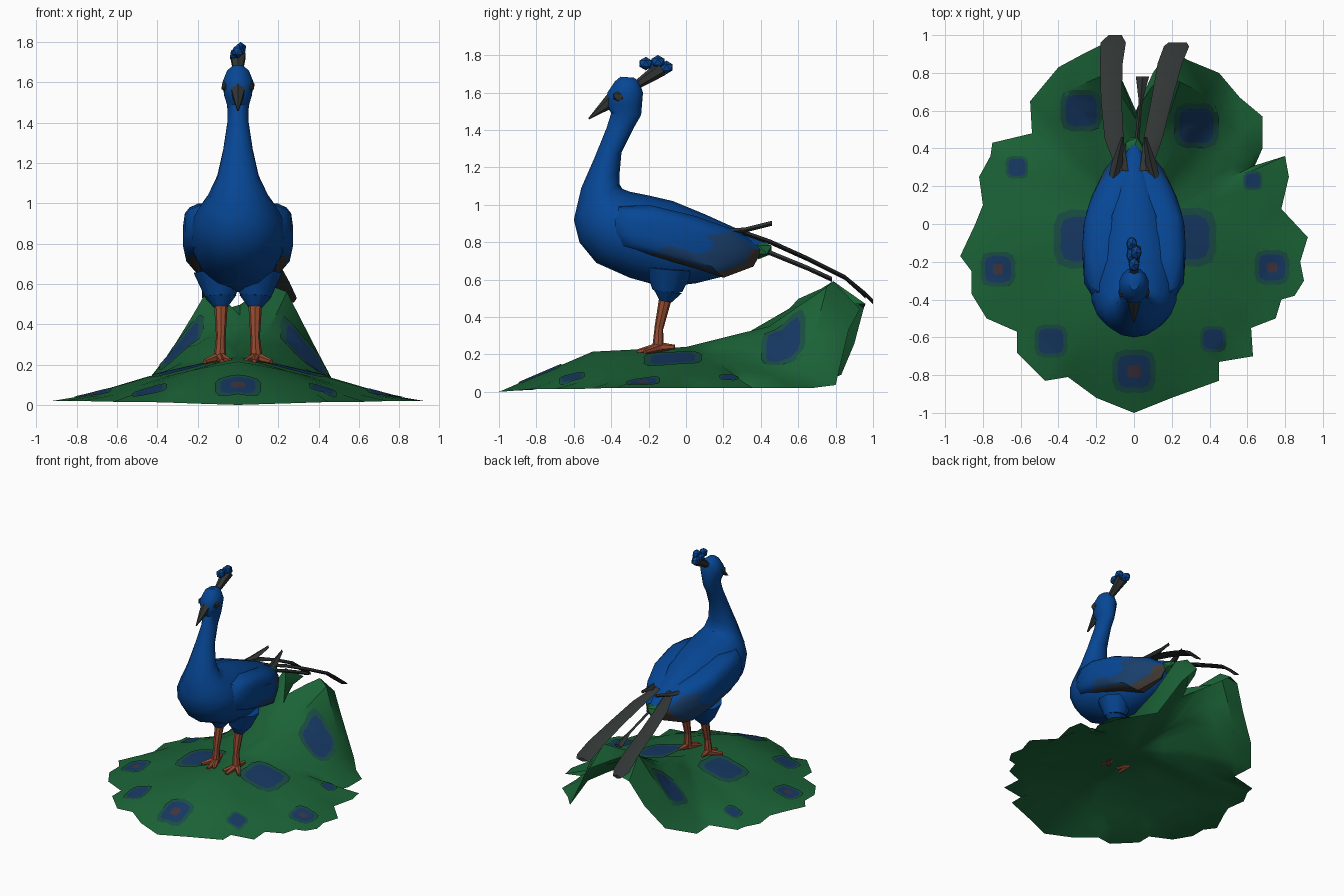
import bpy, bmesh, math
from mathutils import Vector
from mathutils.bvhtree import BVHTree

if "Cube" in bpy.data.objects:
    bpy.data.objects.remove(bpy.data.objects["Cube"])


def mat(name, rgb):
    m = bpy.data.materials.new(name)
    m.diffuse_color = (*rgb, 1)
    m.use_nodes = True
    m.node_tree.nodes["Principled BSDF"].inputs["Base Color"].default_value = m.diffuse_color
    return m


BLUE = mat("royal blue", (0.002, 0.062, 0.30))
GREEN = mat("train green", (0.011, 0.125, 0.038))
GREY = mat("charcoal grey", (0.03, 0.035, 0.034))
ORANGE = mat("leg orange", (0.30, 0.07, 0.03))
SPOT = mat("eyespot blue", (0.008, 0.04, 0.125))
HALO = mat("eyespot teal", (0.010, 0.075, 0.058))
MAROON = mat("eyespot maroon", (0.055, 0.035, 0.05))
PATCH = mat("wing steel blue", (0.010, 0.05, 0.15))
TRIM = mat("wing brown grey", (0.05, 0.04, 0.034))


def finish(bm, name, mats, mirror=False, angle=35, normals=True):
    if normals:
        bmesh.ops.recalc_face_normals(bm, faces=bm.faces)
    me = bpy.data.meshes.new(name)
    bm.to_mesh(me)
    bm.free()
    ob = bpy.data.objects.new(name, me)
    bpy.context.collection.objects.link(ob)
    for m in mats:
        me.materials.append(m)
    if mirror:
        ob.modifiers.new("Mirror", 'MIRROR')
    bpy.ops.object.select_all(action='DESELECT')
    ob.select_set(True)
    bpy.context.view_layer.objects.active = ob
    bpy.ops.object.shade_smooth_by_angle(angle=math.radians(angle))
    return ob


def bridge(bm, r1, r2):
    n = len(r1)
    return [bm.faces.new((r1[i], r1[(i + 1) % n], r2[(i + 1) % n], r2[i])) for i in range(n)]


def limb(bm, a, b, r1, r2, seg=8):
    a, b = Vector(a), Vector(b)
    rot = (b - a).to_track_quat('Z', 'Y').to_matrix().to_4x4()
    rot.translation = (a + b) / 2
    bmesh.ops.create_cone(bm, cap_ends=True, segments=seg, radius1=r1, radius2=r2,
                          depth=(b - a).length, matrix=rot)


def ball(bm, c, s):
    res = bmesh.ops.create_icosphere(bm, subdivisions=1, radius=1)
    for v in res['verts']:
        v.co = Vector(c) + Vector((v.co.x * s[0], v.co.y * s[1], v.co.z * s[2]))


def lerp_row(table, x):
    for p, q in zip(table, table[1:]):
        if x <= q[0]:
            f = (x - p[0]) / (q[0] - p[0])
            return [u + (v - u) * f for u, v in zip(p, q)]
    return list(table[-1])


# Body, neck and head: rings given by lower point, upper point (y, z) and half width
rings = [(.38, .72, .42, .80, .03), (.25, .63, .30, .86, .10), (.05, .58, .10, .95, .18),
         (-.12, .56, -.07, 1.02, .22), (-.30, .61, -.20, 1.05, .24), (-.48, .69, -.30, 1.07, .23),
         (-.57, .80, -.34, 1.085, .20), (-.60, .92, -.355, 1.11, .155), (-.56, 1.09, -.355, 1.17, .105),
         (-.49, 1.25, -.345, 1.28, .075), (-.425, 1.41, -.28, 1.41, .053), (-.40, 1.49, -.24, 1.48, .055),
         (-.425, 1.53, -.235, 1.54, .07), (-.42, 1.60, -.23, 1.60, .08), (-.38, 1.66, -.25, 1.66, .055),
         (-.35, 1.685, -.28, 1.68, .025)]
bm = bmesh.new()
prev = None
for y1, z1, y2, z2, w in rings:
    ring = []
    for i in range(14):
        c, s = math.cos(math.tau * i / 14), math.sin(math.tau * i / 14)
        ring.append(bm.verts.new((w * s, (y1 + y2) / 2 + c * (y2 - y1) / 2,
                                  (z1 + z2) / 2 + c * (z2 - z1) / 2)))
    if prev:
        bridge(bm, prev, ring)
    else:
        bm.faces.new(ring)
    prev = ring
bm.faces.new(prev)
finish(bm, "body", [BLUE])

# Beak, eye patches and crest
bm = bmesh.new()
limb(bm, (0, -.39, 1.565), (0, -.52, 1.46), .042, .004, 6)
for s in (-1, 1):
    ball(bm, (s * .066, -.36, 1.58), (.018, .035, .028))
finish(bm, "beak_and_eyes", [GREY])
bm = bmesh.new()
limb(bm, (0, -.28, 1.63), (0, -.13, 1.73), .02, .042, 6)
finish(bm, "crest_stem", [GREY])
bm = bmesh.new()
for y, z, x in ((-.215, 1.755, 0), (-.15, 1.765, .012), (-.105, 1.735, -.012), (-.165, 1.74, -.012)):
    ball(bm, (x, y, z), (.032, .04, .036))
finish(bm, "crest_tips", [BLUE], angle=10)

# Wings: domed outline, thin brown lower edge and steel blue rear patch
outline = [(-.43, .93), (-.36, .99), (-.2, 1.0), (.05, .94), (.28, .86), (.41, .76), (.36, .67),
           (.2, .61), (.02, .67), (-.2, .73), (-.36, .78), (-.42, .85)]


def wing_x(y):
    return .272 - .55 * max(0, y + .05) ** 1.5 - 3 * max(0, -.3 - y) ** 2


bm = bmesh.new()
cy, cz = -.02, .82
prev = None
for k, drop in ((.97, .14), (1, .075), (.88, .03), (.72, .008), (.4, 0)):
    ring = []
    for y, z in outline:
        yy, zz = cy + (y - cy) * k, cz + (z - cz) * k
        ring.append(bm.verts.new((max(.03, wing_x(yy) - drop), yy, zz)))
    if prev:
        for f in bridge(bm, prev, ring):
            m = f.calc_center_median()
            if k > .85 and m.y > -.15 and m.z < .76:
                f.material_index = 2
            elif k < .85 and m.y > -.1 and m.z < .86:
                f.material_index = 1
    prev = ring
bm.faces.new(prev)
finish(bm, "wings", [BLUE, PATCH, TRIM], mirror=True)

# Thighs, legs and toes
bm = bmesh.new()
limb(bm, (.095, -.09, .66), (.088, -.10, .54), .13, .08, 10)
limb(bm, (.088, -.10, .54), (.085, -.11, .485), .08, .035, 10)
finish(bm, "thighs", [BLUE], mirror=True)
bm = bmesh.new()
limb(bm, (.085, -.11, .50), (.085, -.145, .34), .034, .024)
limb(bm, (.085, -.145, .35), (.09, -.15, .225), .022, .032)
for tip in ((.08, -.26, .215), (.165, -.22, .215), (.04, -.24, .22), (.10, -.06, .24)):
    limb(bm, (.09, -.14, .24), tip, .026, .012, 6)
finish(bm, "legs", [ORANGE], mirror=True)

# Train: a radial sheet; rows are angle, mean radius, height at 0.5, 0.85 and 1.0 of the radius
front = [(-90, 1.0, .215, .065, .0), (-60, .95, .17, .055, .015), (-45, .90, .15, .05, .015),
         (-30, .85, .14, .05, .02), (-10, .92, .135, .045, .02), (0, .90, .14, .045, .02),
         (20, .86, .145, .05, .02), (40, .87, .18, .08, .02)]
right = front + [(52, .85, .24, .14, .02), (60, .92, .30, .27, .02), (72, .93, .35, .56, .33),
                 (80, .95, .355, .60, .47), (90, .62, .31, .43, .50)]
left = front + [(52, .85, .22, .10, .02), (60, .92, .28, .17, .02), (72, .93, .34, .41, .22),
                (80, .95, .355, .59, .45), (90, .62, .31, .43, .50)]
rim = [(0, -1), (.2, -.92), (.45, -.83), (.45, -.73), (.63, -.7), (.62, -.55), (.75, -.5), (.78, -.4),
       (.85, -.38), (.9, -.3), (.88, -.2), (.92, -.07), (.78, .08), (.82, .25), (.8, .36), (.64, .31),
       (.68, .4), (.68, .57), (.56, .67), (.45, .8), (.28, .87), (.19, .93), (.1, .8), (.01, .6),
       (-.08, .8), (-.1, .96), (-.17, .95), (-.27, .9), (-.4, .83), (-.55, .65), (-.54, .48), (-.75, .43),
       (-.76, .36), (-.82, .25), (-.8, .1), (-.84, 0), (-.92, -.17), (-.86, -.25), (-.86, -.37),
       (-.78, -.5), (-.62, -.57), (-.62, -.68), (-.47, -.83), (-.35, -.81), (-.2, -.92)]
bm = bmesh.new()
hub = bm.verts.new((0, 0, .24))
cols = []
for x, y in rim:
    a = math.degrees(math.atan2(y, abs(x)))
    _, mean, z5, z85, z1 = lerp_row(right if x >= 0 else left, a)
    r = math.hypot(x, y)
    prof = [(0, .24), (.5, z5), (.85, z85), (1, z1)]
    col = []
    for t in (.25, .5, .7, .85, 1):
        q = r if t == 1 else min(mean * t, r * (t + .1))
        col.append(bm.verts.new((q * x / r, q * y / r, lerp_row(prof, t)[1])))
    cols.append(col)
for c1, c2 in zip(cols, cols[1:] + cols[:1]):
    bm.faces.new((hub, c1[0], c2[0]))
    for i in range(4):
        bm.faces.new((c1[i], c1[i + 1], c2[i + 1], c2[i]))
bmesh.ops.triangulate(bm, faces=bm.faces)
tree = BVHTree.FromBMesh(bm)
finish(bm, "train", [GREEN], normals=False, angle=40)

# Eyespots: thin plates draped on the train (x, y, radius, has maroon centre)
spots = [(.33, .52, .13, 0), (-.28, .60, .12, 0), (-.62, .30, .065, 0), (.63, .23, .055, 0),
         (-.27, -.08, .17, 0), (.28, -.07, .17, 0), (-.72, -.24, .10, 1), (.73, -.23, .10, 1),
         (0, -.78, .125, 1), (-.44, -.62, .095, 0), (.42, -.61, .075, 0)]
bm = bmesh.new()


def drape(x, y):
    hit = tree.ray_cast(Vector((x, y, 2)), Vector((0, 0, -1)))
    return bm.verts.new((x, y, (hit[0].z if hit[0] else .02) + .007))


for x, y, r, maroon in spots:
    mid = drape(x, y)
    prev = None
    for k in (.3, .55, .76, 1):
        ring = []
        for i in range(16):
            a = math.tau * i / 16
            q = r * k * (1 + .1 * math.cos(4 * a + math.pi))
            ring.append(drape(x + q * math.cos(a), y + q * math.sin(a)))
        if prev:
            for f in bridge(bm, prev, ring):
                f.material_index = 1 if k == 1 else 0
        else:
            for i in range(16):
                f = bm.faces.new((mid, ring[i], ring[(i + 1) % 16]))
                f.material_index = 2 if maroon else 0
        prev = ring
finish(bm, "eyespots", [SPOT, HALO, MAROON])


# Tail feathers: thin flat strips through (x, y, z, half width)
def feather(name, pts, material):
    bm = bmesh.new()
    prev = None
    for x, y, z, w in pts:
        ring = [bm.verts.new(c) for c in ((x - w, y, z), (x, y, z + .015), (x + w, y, z), (x, y, z - .012))]
        if prev:
            bridge(bm, prev, ring)
        else:
            bm.faces.new(ring)
        prev = ring
    bm.faces.new(prev)
    finish(bm, name, [material])


feather("tail_feather_left", [(-.06, .28, .86, .03), (-.105, .45, .80, .05), (-.12, .65, .71, .055),
                              (-.12, .85, .61, .06), (-.11, .96, .52, .067), (-.10, 1.0, .48, .035)], GREY)
feather("tail_feather_right", [(.06, .28, .86, .03), (.10, .45, .80, .05), (.145, .65, .71, .055),
                               (.19, .85, .61, .065), (.225, .94, .53, .067), (.23, .96, .51, .05)], GREY)
feather("tail_feather_middle", [(.01, .38, .77, .012), (.035, .65, .66, .01), (.045, .78, .60, .035)], GREY)
for s in (-1, 1):
    feather("wing_tip_feather", [(s * .13, .16, .85, .02), (s * .09, .32, .865, .03),
                                 (s * .06, .46, .90, .008)], GREY)
bm = bmesh.new()
ball(bm, (0, .39, .76), (.06, .08, .05))
finish(bm, "tail_base", [GREEN])
